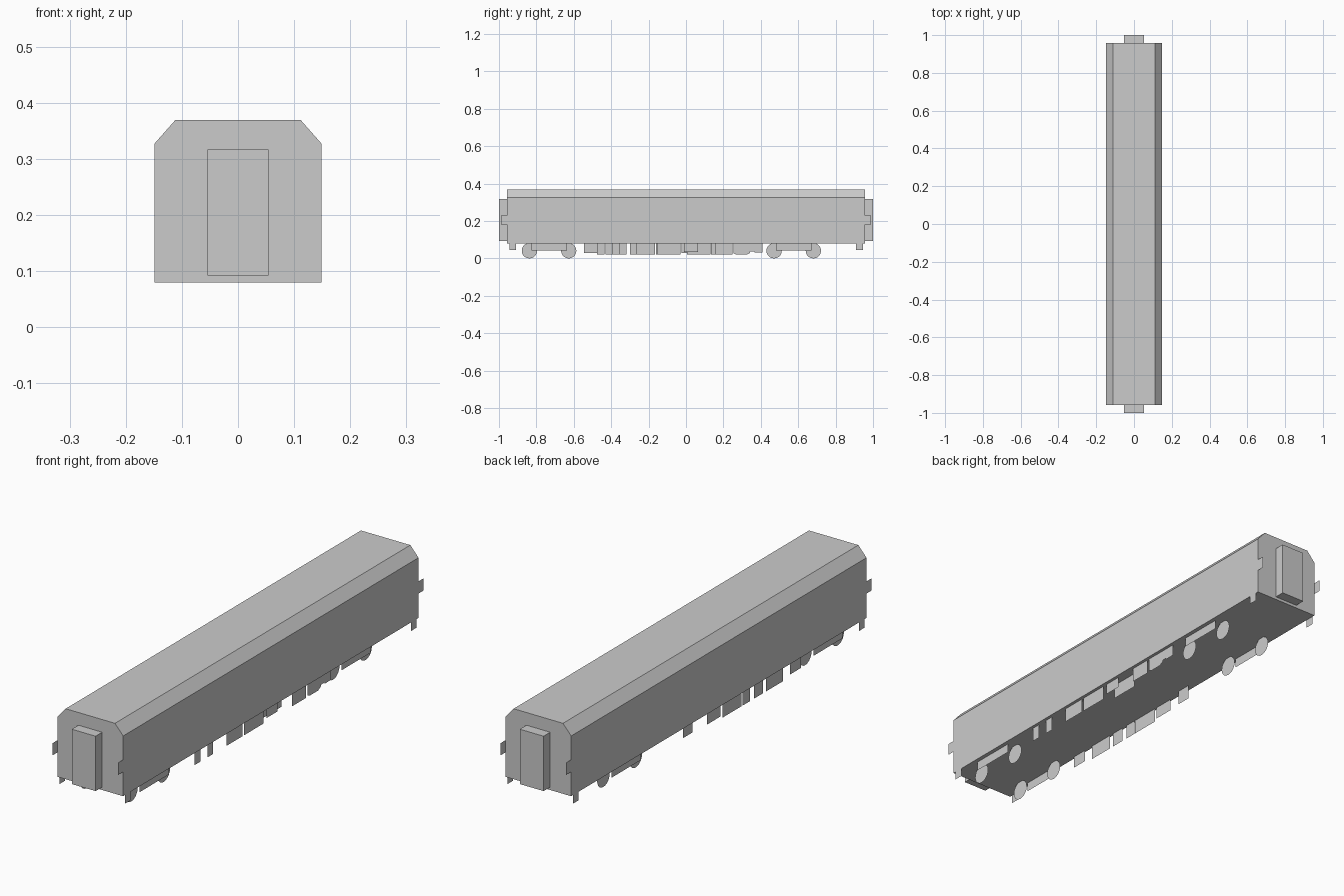
import bpy, math

if "Cube" in bpy.data.objects:
    bpy.data.objects.remove(bpy.data.objects["Cube"])

BODY_X, BODY_Y, FLOOR = 0.149, 0.957, 0.08


def make(name, verts, faces):
    mesh = bpy.data.meshes.new(name)
    mesh.from_pydata(verts, [], faces)
    mesh.update()
    obj = bpy.data.objects.new(name, mesh)
    bpy.context.collection.objects.link(obj)
    return obj


def extrude_y(name, profile, y0, y1):
    """Closed solid from an (x, z) outline swept along y."""
    n = len(profile)
    verts = [(x, y, z) for y in (y0, y1) for x, z in profile]
    faces = [tuple(range(n)), tuple(reversed(range(n, 2 * n)))]
    faces += [(i, i + n, (i + 1) % n + n, (i + 1) % n) for i in range(n)]
    return make(name, verts, faces)


def panel(name, x, outline):
    """Flat cut-out in a plane of constant x, facing outwards."""
    pts = outline if x > 0 else outline[::-1]
    return make(name, [(x, y, z) for y, z in pts], [tuple(range(len(pts)))])


def rect(y0, y1, z0, z1=FLOOR):
    return [(y0, z0), (y1, z0), (y1, z1), (y0, z1)]


# Carriage shell with bevelled roof edges
extrude_y("carriage_body", [(-BODY_X, FLOOR), (BODY_X, FLOOR), (BODY_X, 0.327),
                            (0.112, 0.369), (-0.112, 0.369), (-BODY_X, 0.327)],
          -BODY_Y, BODY_Y)

# Gangway boxes on both ends
door = [(-0.054, 0.092), (0.054, 0.092), (0.054, 0.317), (-0.054, 0.317)]
extrude_y("front_gangway", door, -1.0, -BODY_Y)
extrude_y("back_gangway", door, BODY_Y, 1.0)

for sx, side in ((1, "right"), (-1, "left")):
    for sy, end in ((-1, "front"), (1, "back")):
        # End tabs and steps, flush with the side walls
        panel(f"{end}_{side}_buffer", sx * BODY_X,
              rect(*sorted((sy * BODY_Y, sy * 0.99)), 0.18, 0.23))
        panel(f"{end}_{side}_step", sx * BODY_X,
              rect(*sorted((sy * 0.908, sy * 0.945)), 0.045))
    # Bogies: flat frame and two flat wheels
    for mid, end in ((-0.732, "front"), (0.576, "back")):
        panel(f"{end}_{side}_bogie_frame", sx * 0.132,
              rect(mid - 0.095, mid + 0.095, 0.042))
        for k in (-1, 1):
            disc = [(mid + k * 0.105 + 0.041 * math.cos(a), 0.041 + 0.041 * math.sin(a))
                    for a in (math.tau * i / 20 for i in range(20))]
            panel(f"{end}_{side}_wheel", sx * 0.102, disc)

# Underfloor equipment, right side: y start, y end, bottom, x
for y0, y1, z, x in ((-0.475, -0.437, 0.02, 0.136), (-0.393, -0.355, 0.02, 0.136),
                     (-0.268, -0.165, 0.02, 0.136), (-0.155, -0.03, 0.02, 0.136),
                     (-0.01, 0.063, 0.035, 0.136), (0.005, 0.13, 0.02, 0.106),
                     (0.155, 0.248, 0.02, 0.136), (0.365, 0.408, 0.032, 0.136)):
    panel("right_equipment_box", x, rect(y0, y1, z))

# Rounded tank and its bracket
panel("right_tank", 0.136, [(0.255, 0.027), (0.27, 0.02), (0.325, 0.02), (0.343, 0.03),
                            (0.343, FLOOR), (0.255, FLOOR)])
panel("right_tank_bracket", 0.136, rect(0.343, 0.365, 0.037))

# Underfloor equipment, left side
for y0, y1, z, x in ((-0.545, -0.475, 0.03, 0.14), (-0.43, -0.318, 0.02, 0.14),
                     (-0.3, -0.24, 0.02, 0.14), (-0.215, -0.165, 0.02, 0.14),
                     (-0.16, -0.035, 0.02, 0.14), (-0.025, 0.063, 0.03, 0.14),
                     (0.135, 0.195, 0.02, 0.123)):
    panel("left_equipment_box", -x, rect(y0, y1, z))
